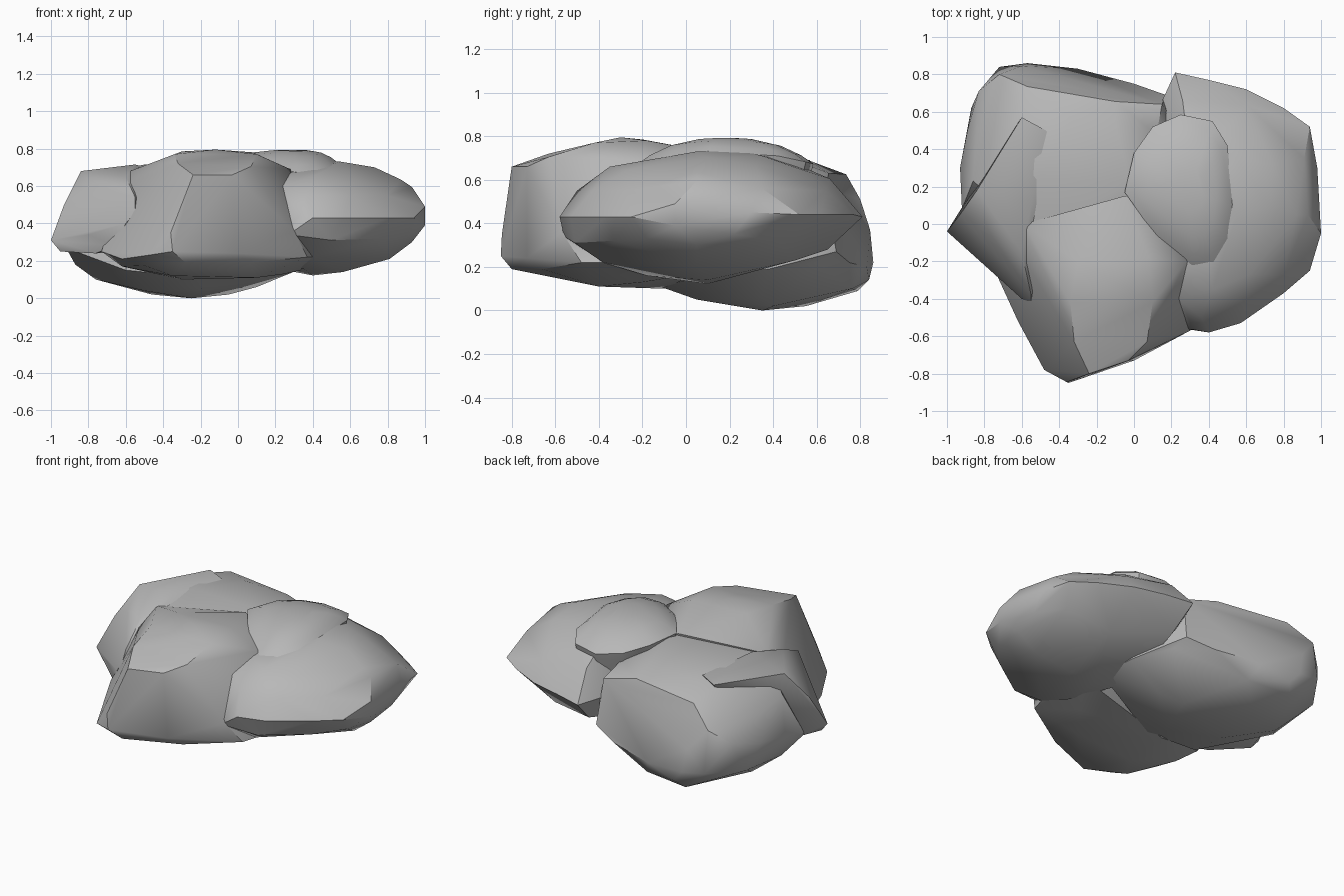
import bpy, bmesh, math

cube = bpy.data.objects.get("Cube")
if cube:
    bpy.data.objects.remove(cube, do_unlink=True)

# One stone colour
stone = bpy.data.materials.new("stone_grey")
stone.use_nodes = True
GREY = (0.48, 0.48, 0.48, 1.0)
stone.diffuse_color = GREY
bsdf = stone.node_tree.nodes["Principled BSDF"]
bsdf.inputs["Base Color"].default_value = GREY
bsdf.inputs["Roughness"].default_value = 0.9


def boulder(name, points, angle=32):
    """Convex stone wrapped around a few corner points."""
    bm = bmesh.new()
    for p in points:
        bm.verts.new(p)
    hull = bmesh.ops.convex_hull(bm, input=bm.verts)
    loose = {g for g in hull["geom_interior"] + hull["geom_unused"]
             if isinstance(g, bmesh.types.BMVert)}
    bmesh.ops.delete(bm, geom=list(loose), context='VERTS')
    bmesh.ops.dissolve_limit(bm, angle_limit=math.radians(3),
                             verts=bm.verts, edges=bm.edges)
    bmesh.ops.recalc_face_normals(bm, faces=bm.faces)
    mesh = bpy.data.meshes.new(name)
    bm.to_mesh(mesh)
    bm.free()
    mesh.materials.append(stone)
    obj = bpy.data.objects.new(name, mesh)
    bpy.context.collection.objects.link(obj)
    bpy.ops.object.select_all(action='DESELECT')
    obj.select_set(True)
    bpy.context.view_layer.objects.active = obj
    bpy.ops.object.shade_smooth_by_angle(angle=math.radians(angle))
    return obj


def ring(outline, centre, scale, z, sag):
    """Outline shrunk toward a centre, drooping at its front and back ends."""
    cx, cy = centre
    return [(cx + (x - cx) * scale, cy + (y - cy) * scale,
             z - sag * ((y - cy) * scale) ** 2) for x, y in outline]


# Front boulder: broad top, steep chiselled front and sides
boulder("front_boulder", [
    # crown
    (-0.34, -0.42, 0.77), (-0.12, -0.30, 0.795), (0.10, -0.42, 0.77),
    (-0.30, -0.20, 0.785), (0.08, -0.18, 0.78), (-0.05, 0.15, 0.72),
    (-0.32, -0.63, 0.72), (0.07, -0.63, 0.705), (0.28, -0.20, 0.69),
    (-0.59, 0.0, 0.675), (-0.61, -0.15, 0.60),
    # front rim
    (-0.24, -0.80, 0.66), (-0.03, -0.73, 0.66),
    # waist
    (-0.35, -0.85, 0.25), (-0.36, -0.845, 0.35), (-0.48, -0.78, 0.23),
    (-0.62, -0.52, 0.21), (-0.73, -0.28, 0.25), (0.30, -0.57, 0.36),
    (0.00, -0.73, 0.24), (0.37, -0.48, 0.22),
    # underside
    (-0.28, -0.80, 0.19), (-0.50, -0.66, 0.175), (-0.62, -0.35, 0.17),
    (0.06, -0.66, 0.19), (-0.35, -0.45, 0.12), (0.10, -0.40, 0.11),
    (-0.30, -0.10, 0.10), (0.25, -0.20, 0.13), (0.43, -0.28, 0.22),
    (0.42, 0.05, 0.17), (0.20, 0.10, 0.60),
])

# Left boulder: lens shaped, widest around mid height
boulder("left_boulder", [
    # crown
    (0.45, 0.25, 0.735), (0.55, 0.05, 0.73), (0.55, 0.35, 0.71),
    (0.40, -0.18, 0.69), (0.73, 0.10, 0.70), (0.74, 0.32, 0.665),
    (0.28, 0.50, 0.675), (0.50, 0.52, 0.65), (0.26, 0.66, 0.605),
    (0.42, -0.35, 0.66), (0.62, -0.27, 0.645), (0.87, 0.05, 0.635),
    (0.24, -0.20, 0.67), (0.24, -0.40, 0.60),
    # upper shoulder
    (0.93, 0.05, 0.595), (0.91, 0.35, 0.56), (0.36, -0.50, 0.55),
    (0.60, -0.43, 0.55), (0.80, -0.27, 0.55), (0.60, 0.64, 0.55),
    # waist
    (0.32, -0.565, 0.43), (0.40, -0.58, 0.43), (0.57, -0.53, 0.43),
    (0.80, -0.37, 0.43), (0.94, -0.25, 0.43), (1.00, -0.05, 0.49),
    (1.00, -0.05, 0.39), (0.98, 0.30, 0.45), (0.94, 0.52, 0.44),
    (0.80, 0.62, 0.44), (0.60, 0.72, 0.44), (0.40, 0.77, 0.44),
    (0.22, 0.81, 0.43), (0.10, 0.55, 0.45),
    # underside
    (0.27, -0.56, 0.34), (0.50, -0.51, 0.31), (0.40, -0.38, 0.22),
    (0.77, -0.33, 0.32), (0.90, -0.18, 0.33), (0.96, 0.22, 0.35),
    (0.93, 0.05, 0.30), (0.88, 0.42, 0.32), (0.81, 0.05, 0.21),
    (0.56, 0.10, 0.14), (0.40, 0.10, 0.122), (0.35, -0.18, 0.16),
    (0.20, 0.20, 0.16), (0.60, 0.50, 0.23), (0.25, 0.65, 0.28),
])

# Back boulder: lowest stone, with a flat cliff at the back
boulder("back_boulder", [
    # crown
    (-0.50, 0.25, 0.715), (-0.71, 0.30, 0.67), (-0.33, 0.56, 0.69),
    (-0.10, 0.54, 0.675), (-0.60, 0.56, 0.675), (-0.02, 0.22, 0.72),
    (0.12, 0.48, 0.64), (-0.55, -0.05, 0.66), (0.05, 0.05, 0.69),
    # cliff rim
    (0.15, 0.64, 0.56), (-0.10, 0.655, 0.63), (-0.57, 0.735, 0.625),
    (-0.72, 0.80, 0.51), (-0.83, 0.71, 0.42),
    # cliff foot and waist
    (0.17, 0.69, 0.27), (0.00, 0.75, 0.22), (-0.30, 0.83, 0.20),
    (-0.57, 0.86, 0.22), (-0.60, 0.845, 0.37), (-0.72, 0.84, 0.24),
    (-0.87, 0.62, 0.22), (-0.89, 0.50, 0.36), (-0.93, 0.30, 0.34),
    (-0.92, 0.08, 0.27), (-0.86, 0.23, 0.57), (-0.79, 0.48, 0.55),
    # underside
    (-0.87, 0.25, 0.18), (-0.76, 0.40, 0.10), (-0.55, 0.79, 0.09),
    (-0.50, 0.84, 0.14), (-0.25, 0.76, 0.10), (-0.46, 0.55, 0.02),
    (-0.25, 0.35, 0.0), (-0.05, 0.40, 0.02), (-0.50, 0.20, 0.04),
    (0.10, 0.35, 0.06), (0.24, 0.30, 0.125), (-0.20, 0.05, 0.05),
    (-0.60, -0.15, 0.15), (-0.20, -0.12, 0.11), (0.38, 0.15, 0.175),
    (0.34, 0.38, 0.19), (0.20, 0.60, 0.22),
])

# Right slab: thin ridge blending into a sloping face at the front right
boulder("right_slab", [
    (-0.84, 0.18, 0.68), (-0.60, 0.57, 0.69), (-0.47, 0.50, 0.695),
    (-0.55, 0.10, 0.715), (-0.60, -0.15, 0.65), (-0.93, 0.05, 0.50),
    (-1.00, -0.04, 0.31), (-0.95, -0.05, 0.25), (-0.90, 0.12, 0.26),
    (-0.80, -0.22, 0.34), (-0.76, -0.22, 0.24), (-0.60, -0.40, 0.40),
    (-0.55, -0.42, 0.46), (-0.55, -0.38, 0.54), (-0.66, -0.32, 0.28),
    (-0.30, 0.20, 0.50), (-0.60, 0.30, 0.25), (-0.78, -0.03, 0.61),
    (-0.88, -0.04, 0.47),
], 55)

# Small domed stone resting on the left boulder
dome = [(-0.05, 0.17), (0.0, 0.38), (0.10, 0.52), (0.25, 0.585),
        (0.42, 0.55), (0.50, 0.42), (0.53, 0.10), (0.50, -0.08),
        (0.43, -0.22), (0.31, -0.22), (0.12, -0.07)]
mid = (0.30, 0.18)
layers = [(0.85, 0.52), (0.97, 0.68), (1.0, 0.73), (0.86, 0.755),
          (0.62, 0.78), (0.3, 0.792)]
boulder("top_stone",
        [p for scale, z in layers for p in ring(dome, mid, scale, z, 0.35)],
        40)
